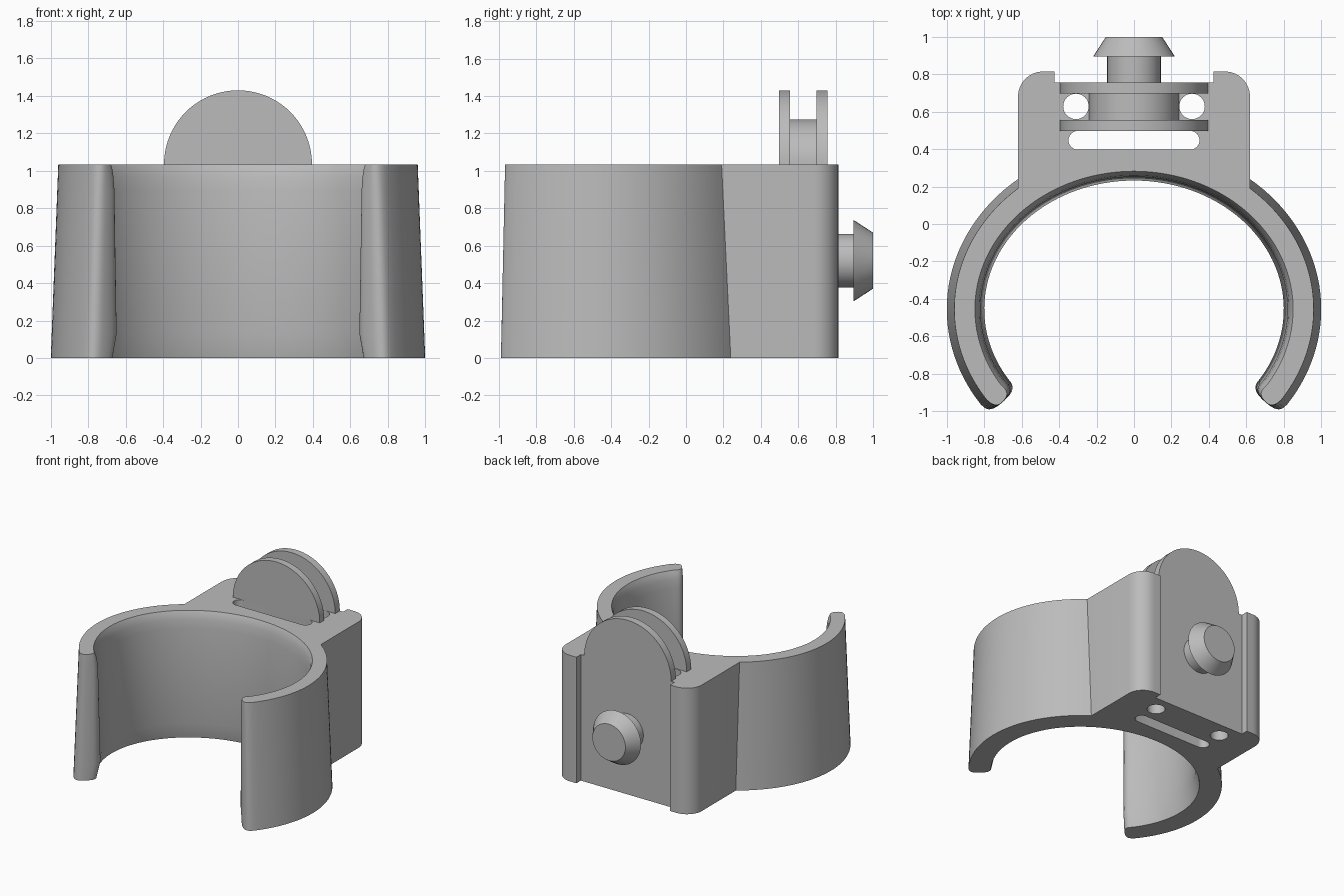
import bpy, bmesh, math
from mathutils import Matrix, Vector

if "Cube" in bpy.data.objects:
    bpy.data.objects.remove(bpy.data.objects["Cube"])

grey = bpy.data.materials.new("plain grey")
grey.use_nodes = True
grey.diffuse_color = (0.5, 0.5, 0.5, 1)
grey.node_tree.nodes["Principled BSDF"].inputs["Base Color"].default_value = (0.5, 0.5, 0.5, 1)

TOP = 1.035
MID_Y = -0.455   # centre of the clip ring


def loft(name, rings):
    """Skin a stack of closed rings and cap both ends."""
    bm = bmesh.new()
    rows = [[bm.verts.new(p) for p in ring] for ring in rings]
    n = len(rows[0])
    for a, b in zip(rows, rows[1:]):
        for i in range(n):
            j = (i + 1) % n
            bm.faces.new((a[i], a[j], b[j], b[i]))
    bm.faces.new(rows[0])
    bm.faces.new(rows[-1])
    bmesh.ops.recalc_face_normals(bm, faces=bm.faces)
    mesh = bpy.data.meshes.new(name)
    bm.to_mesh(mesh)
    bm.free()
    obj = bpy.data.objects.new(name, mesh)
    bpy.context.collection.objects.link(obj)
    mesh.materials.append(grey)
    return obj


def smooth(obj):
    bpy.ops.object.select_all(action='DESELECT')
    obj.select_set(True)
    bpy.context.view_layer.objects.active = obj
    bpy.ops.object.shade_smooth_by_angle(angle=math.radians(30))


def arc(cx, cy, rx, ry, start, end, steps):
    angles = [start + (end - start) * i / steps for i in range(steps + 1)]
    return [Vector((cx + rx * math.cos(t), cy + ry * math.sin(t))) for t in angles]


def body_outline(outer, inner):
    """Half outline from the inner back to the recess, mirrored to a full ring."""
    rad = math.radians
    inside = arc(0, MID_Y, inner, inner - 0.113, rad(90), rad(-33), 40)
    meet = math.acos(0.62 / outer)
    outside = arc(0, MID_Y, outer, outer - 0.115, rad(-35), meet, 32)
    # Rounded tip between the inner and outer walls
    a, b = inside[-1], outside[0]
    mid, half = (a + b) / 2, (b - a) / 2
    ahead = Vector((half.y, -half.x)).normalized() * 0.07
    if ahead.y > 0:
        ahead = -ahead
    tip = []
    for i in range(1, 14):
        t = math.pi * i / 14
        c, s = math.cos(t), math.sin(t)
        tip.append(mid - half * math.copysign(abs(c) ** 0.7, c) + ahead * s ** 0.7)
    # Mounting block with rounded corner and shallow recess
    block = arc(0.485, 0.68, 0.135, 0.135, 0, rad(90), 8)
    block += [Vector((0.425, 0.815)), Vector((0.425, 0.757))]
    half_ring = inside + tip + outside + block
    mirrored = [Vector((-p.x, p.y)) for p in reversed(half_ring[1:])]
    return half_ring + mirrored


# Clip body: tapered walls, chamfered bottom edge, flared top edge
levels = [(0, 0.83), (0.13, 0.80), (0.9, 0.82), (0.97, 0.828), (1.01, 0.838), (TOP, 0.85)]
body = loft("clip_body", [
    [(p.x, p.y, z) for p in body_outline(1 - 0.04 * z / TOP, inner)]
    for z, inner in levels])

# Through slot and two cord holes
cutters = []
slot = (arc(0.3, 0.447, 0.05, 0.05, -math.pi / 2, math.pi / 2, 12)
        + arc(-0.3, 0.447, 0.05, 0.05, math.pi / 2, math.pi * 1.5, 12))
shapes = [slot] + [arc(x, 0.628, 0.068, 0.068, 0, math.tau, 32)[:-1] for x in (-0.31, 0.31)]
for shape in shapes:
    cutters.append(loft("hole_cutter", [[(p.x, p.y, z) for p in shape] for z in (-0.2, 1.3)]))
for cutter in cutters:
    cutter.hide_render = True
    mod = body.modifiers.new("hole", 'BOOLEAN')
    mod.operation = 'DIFFERENCE'
    mod.solver = 'EXACT'
    mod.object = cutter
    bpy.ops.object.select_all(action='DESELECT')
    body.select_set(True)
    bpy.context.view_layer.objects.active = body
    bpy.ops.object.modifier_apply(modifier=mod.name)
    bpy.data.objects.remove(cutter)
smooth(body)


# Half spool on top: two flanges and a hub
def half_disc(name, radius, y0, y1):
    ring = arc(0, TOP, radius, radius, 0, math.pi, 40)
    smooth(loft(name, [[(p.x, y, p.y) for p in ring] for y in (y0, y1)]))


half_disc("front_spool_flange", 0.395, 0.497, 0.555)
half_disc("back_spool_flange", 0.395, 0.697, 0.757)
half_disc("spool_hub", 0.24, 0.55, 0.70)

# Back knob: round stem with a conical head
profile = [(0.74, 0.143), (0.895, 0.143), (0.895, 0.218), (1.0, 0.15)]
smooth(loft("back_knob", [
    [(p.x, y, p.y) for p in arc(0, 0.52, r, r, 0, math.tau, 40)[:-1]]
    for y, r in profile]))
